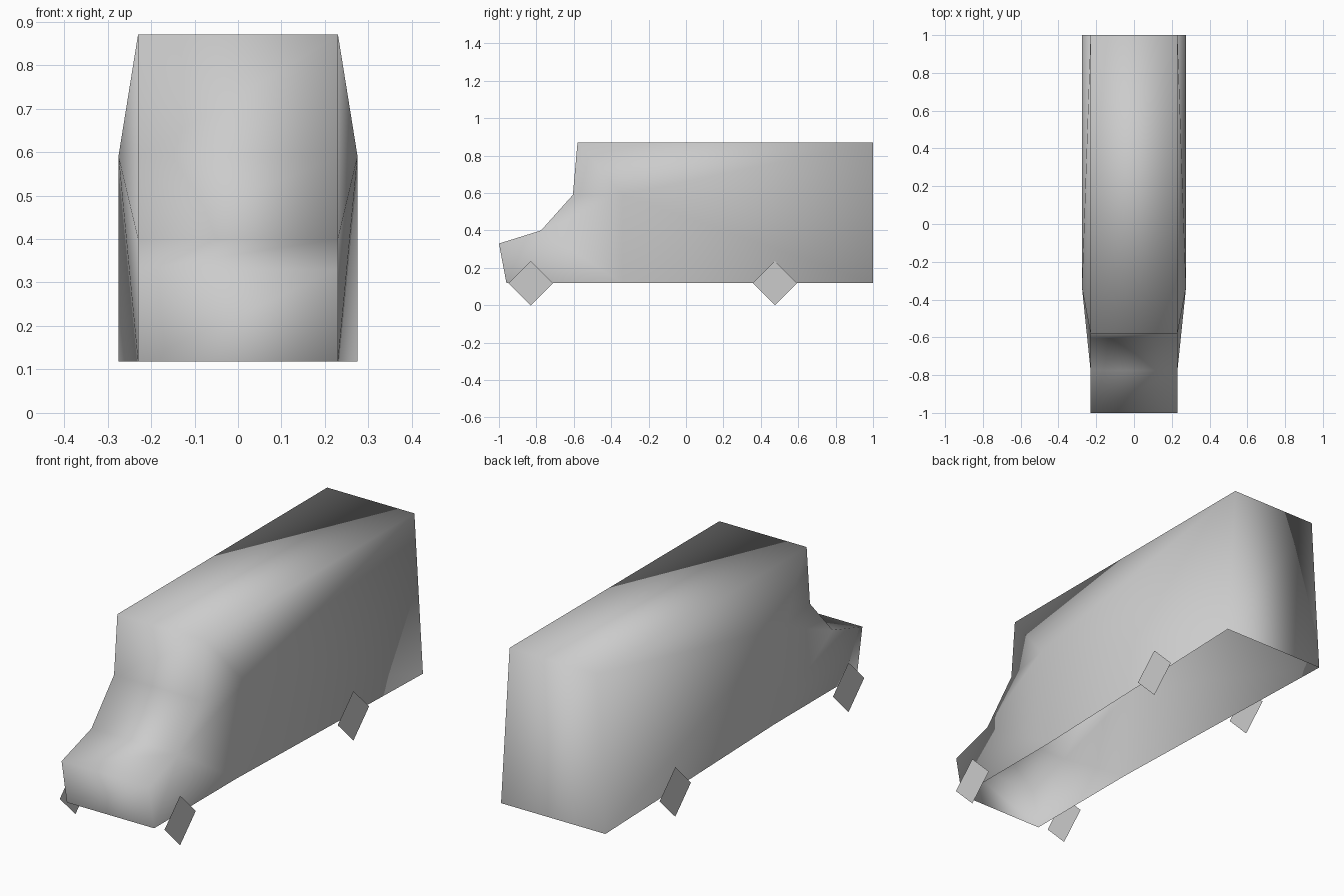
import bpy
import bmesh

cube = bpy.data.objects.get("Cube")
if cube:
    bpy.data.objects.remove(cube, do_unlink=True)

GREY = (0.6, 0.6, 0.6, 1.0)
grey = bpy.data.materials.new("plain_grey")
grey.use_nodes = True
grey.diffuse_color = GREY
grey.node_tree.nodes["Principled BSDF"].inputs["Base Color"].default_value = GREY


def finish(name, bm):
    """Turn a bmesh into a smooth shaded grey object."""
    for face in bm.faces:
        face.smooth = True
    mesh = bpy.data.meshes.new(name)
    bm.to_mesh(mesh)
    bm.free()
    mesh.materials.append(grey)
    obj = bpy.data.objects.new(name, mesh)
    bpy.context.collection.objects.link(obj)
    return obj


# Corner points of one side: half width, y, z
CORNERS = {
    "tail_low": (0.275, 1.0, 0.118),
    "tail_top": (0.23, 1.0, 0.87),
    "roof_front": (0.23, -0.58, 0.87),
    "screen_top": (0.23, -0.605, 0.59),
    "screen_low": (0.23, -0.775, 0.40),
    "nose_top": (0.23, -1.0, 0.33),
    "nose_low": (0.23, -0.96, 0.118),
    "shoulder": (0.275, -0.34, 0.59),
    "sill": (0.23, -0.34, 0.118),
}
# Outline swept across the body: tail, roof, brow, windscreen, bonnet, grille
OUTLINE = ["tail_low", "tail_top", "roof_front", "screen_top",
           "screen_low", "nose_top", "nose_low"]
# Folded side panels
SIDE = [
    ("roof_front", "shoulder", "tail_top"),
    ("shoulder", "tail_low", "tail_top"),
    ("shoulder", "sill", "tail_low"),
    ("roof_front", "screen_top", "shoulder"),
    ("screen_top", "screen_low", "shoulder"),
    ("screen_low", "sill", "shoulder"),
    ("screen_low", "nose_low", "sill"),
    ("screen_low", "nose_top", "nose_low"),
]

# Van body, an open shell without a floor
bm = bmesh.new()
left, right = [
    {key: bm.verts.new((side * x, y, z)) for key, (x, y, z) in CORNERS.items()}
    for side in (1, -1)
]
for a, b in zip(OUTLINE, OUTLINE[1:]):
    bm.faces.new((left[a], left[b], right[b], right[a]))
for panel in SIDE:
    bm.faces.new([left[key] for key in panel])
    bm.faces.new([right[key] for key in reversed(panel)])
bmesh.ops.recalc_face_normals(bm, faces=bm.faces)
if left["tail_top"].link_faces:
    # Keep the roof facing up
    bm.normal_update()
    roof = next(f for f in bm.faces if left["tail_top"] in f.verts
                and right["roof_front"] in f.verts)
    if roof.normal.z < 0:
        bmesh.ops.reverse_faces(bm, faces=bm.faces)
finish("van_body", bm)


# Flat four-sided wheels
def wheel(name, side, y, radius=0.118):
    bm = bmesh.new()
    rim = [(0, -1), (1, 0), (0, 1), (-1, 0)]
    verts = [bm.verts.new((side * 0.276, y + radius * u, radius + radius * v))
             for u, v in rim]
    bm.faces.new(verts if side > 0 else verts[::-1])
    finish(name, bm)


for side, label in ((1, "left"), (-1, "right")):
    wheel(f"front_{label}_wheel", side, -0.83)
    wheel(f"rear_{label}_wheel", side, 0.475)
